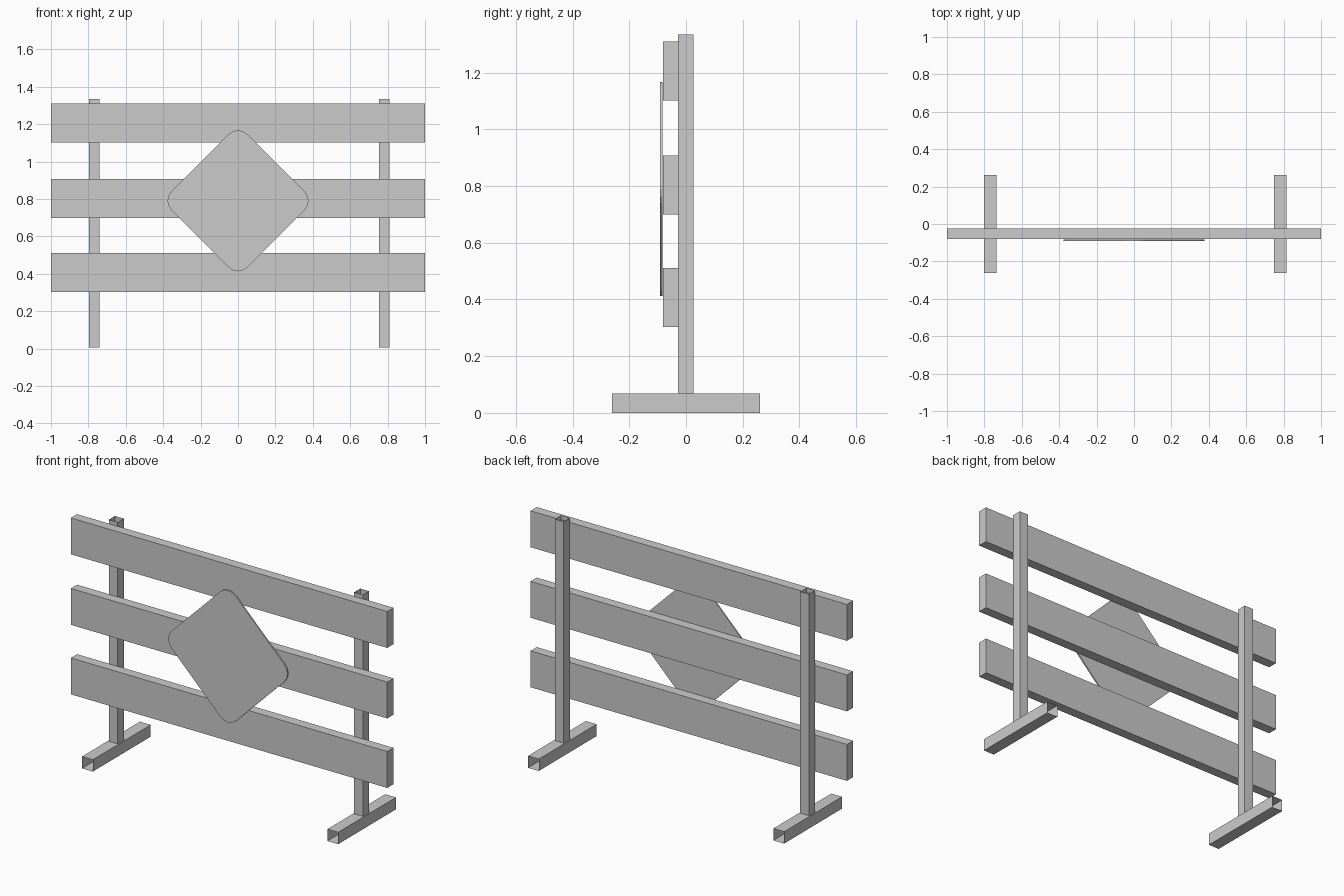
import bpy, bmesh, math
from mathutils import Vector

if "Cube" in bpy.data.objects:
    bpy.data.objects.remove(bpy.data.objects["Cube"])


def finish(name, bm):
    mesh = bpy.data.meshes.new(name)
    bm.to_mesh(mesh)
    bm.free()
    obj = bpy.data.objects.new(name, mesh)
    bpy.context.collection.objects.link(obj)
    return obj


def box(name, lo, hi, open_axis=None):
    """Box between two corners; open_axis removes both end faces (thin tube)."""
    lo, hi = Vector(lo), Vector(hi)
    bm = bmesh.new()
    bmesh.ops.create_cube(bm, size=1)
    for v in bm.verts:
        v.co = (lo + hi) / 2 + v.co * (hi - lo)
    if open_axis is not None:
        bm.normal_update()
        ends = [f for f in bm.faces if abs(f.normal[open_axis]) > 0.9]
        bmesh.ops.delete(bm, geom=ends, context='FACES_ONLY')
    return finish(name, bm)


# Open-ended tube stands: a post standing in a foot on each side
for side, x in (("left", -0.769), ("right", 0.782)):
    box(side + "_post", (x - 0.028, -0.028, 0.006), (x + 0.028, 0.027, 1.334), 2)
    box(side + "_foot", (x - 0.034, -0.261, 0), (x + 0.034, 0.261, 0.068), 1)

# Three horizontal boards
for name, z in (("lower", 0.302), ("middle", 0.699), ("upper", 1.102)):
    box(name + "_board", (-1, -0.081, z), (1, -0.025, z + 0.208))

# Diamond sign plate with rounded corners
radius, reach, centre_z, steps = 0.07, 0.406, 0.79, 4
bm = bmesh.new()
outline = []
for corner in range(4):
    a = corner * math.pi / 2
    d = reach - radius * math.sqrt(2)
    for i in range(steps + 1):
        t = a + (i / steps - 0.5) * math.pi / 2
        outline.append(bm.verts.new((d * math.cos(a) + radius * math.cos(t), -0.091,
                                     centre_z + d * math.sin(a) + radius * math.sin(t))))
front = bm.faces.new(outline)
ext = bmesh.ops.extrude_face_region(bm, geom=[front], use_keep_orig=True)
for v in ext["geom"]:
    if isinstance(v, bmesh.types.BMVert):
        v.co.y = -0.083
bmesh.ops.recalc_face_normals(bm, faces=bm.faces)
finish("diamond_sign", bm)
